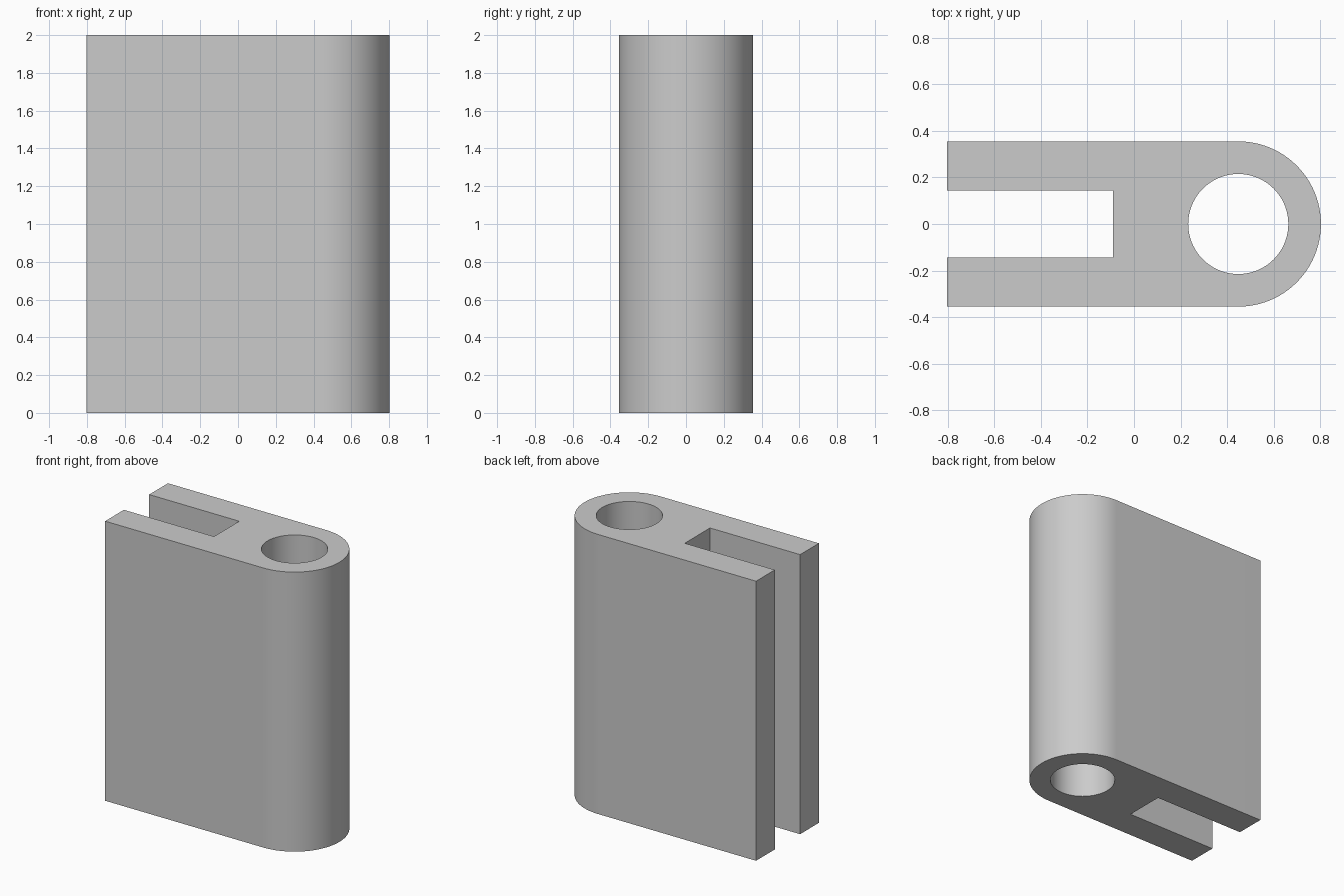
import bpy
import bmesh
from math import cos, sin, pi, radians

cube = bpy.data.objects.get("Cube")
if cube:
    bpy.data.objects.remove(cube, do_unlink=True)

LEFT, RIGHT, HALF, HEIGHT = -0.803, 0.803, 0.355, 2.0
CENTRE, HOLE = RIGHT - HALF, 0.215
SLOT_END, SLOT_HALF = -0.09, 0.143


def arc(radius, start, end, steps):
    return [(CENTRE + radius * cos(start + (end - start) * i / steps),
             radius * sin(start + (end - start) * i / steps))
            for i in range(steps + 1)]


# Forked outline with a rounded end, and the round bore
outline = arc(HALF, -pi / 2, pi / 2, 48) + [
    (LEFT, HALF), (LEFT, SLOT_HALF), (SLOT_END, SLOT_HALF),
    (SLOT_END, -SLOT_HALF), (LEFT, -SLOT_HALF), (LEFT, -HALF)]
bore = arc(HOLE, 0, 2 * pi, 72)[:-1]

# Fill the profile and extrude it upward
bm = bmesh.new()
for loop in (outline, bore):
    verts = [bm.verts.new((x, y, 0)) for x, y in loop]
    for i, v in enumerate(verts):
        bm.edges.new((verts[i - 1], v))
bmesh.ops.triangle_fill(bm, edges=bm.edges[:], use_beauty=True, normal=(0, 0, 1))
top = bmesh.ops.extrude_face_region(bm, geom=bm.faces[:], use_keep_orig=True)
bmesh.ops.translate(bm, vec=(0, 0, HEIGHT),
                    verts=[g for g in top["geom"] if isinstance(g, bmesh.types.BMVert)])
bmesh.ops.recalc_face_normals(bm, faces=bm.faces[:])
mesh = bpy.data.meshes.new("slotted_hinge_block")
bm.to_mesh(mesh)
bm.free()

block = bpy.data.objects.new("slotted_hinge_block", mesh)
bpy.context.collection.objects.link(block)

# Plain grey finish
grey = bpy.data.materials.new("plain_grey")
grey.use_nodes = True
colour = (0.6, 0.6, 0.6, 1)
grey.diffuse_color = colour
grey.node_tree.nodes["Principled BSDF"].inputs["Base Color"].default_value = colour
mesh.materials.append(grey)

# Smooth round walls with crisp edges
bpy.ops.object.select_all(action='DESELECT')
block.select_set(True)
bpy.context.view_layer.objects.active = block
bpy.ops.object.shade_smooth_by_angle(angle=radians(30))
